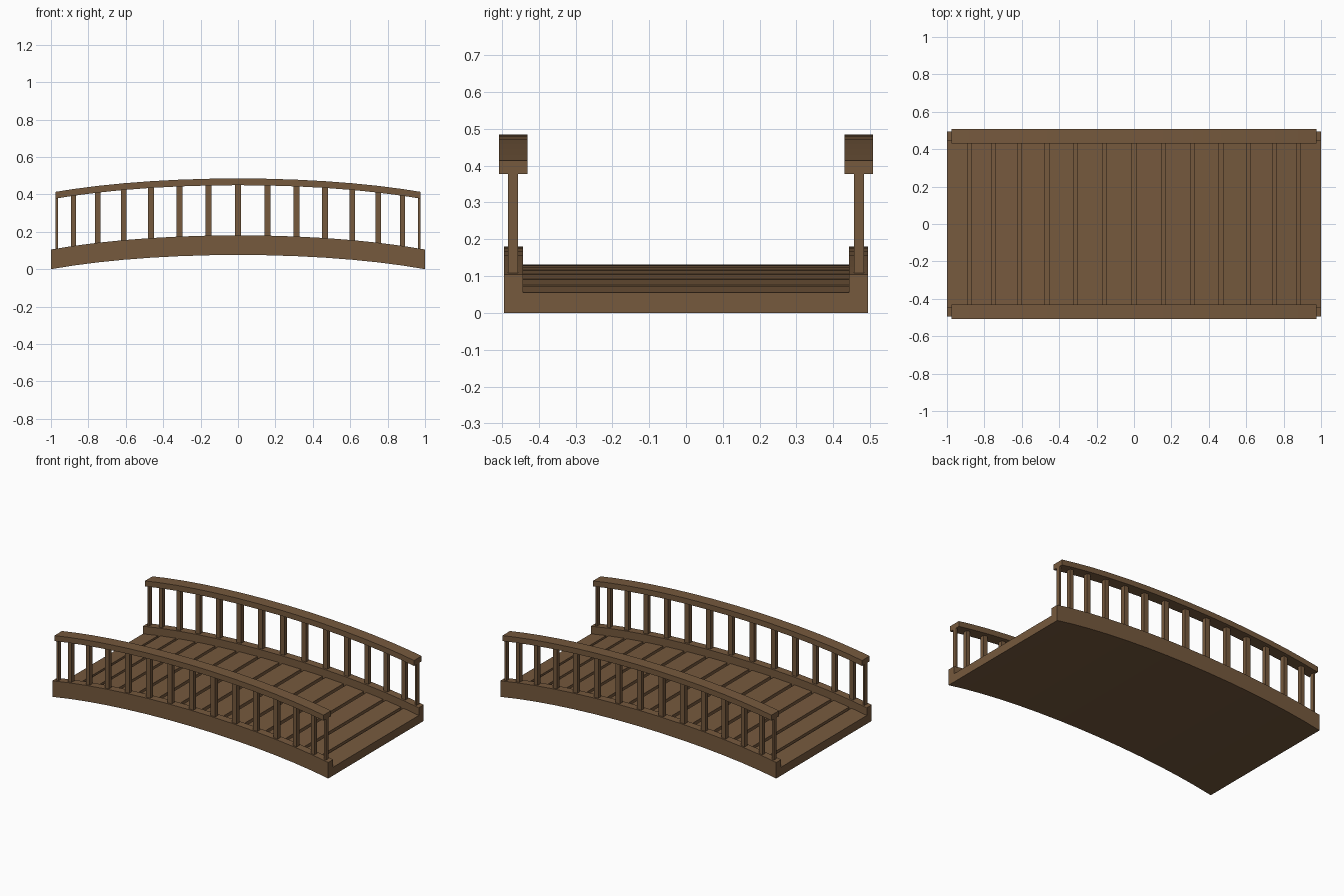
import bpy, bmesh, math

if "Cube" in bpy.data.objects:
    bpy.data.objects.remove(bpy.data.objects["Cube"])

SEG, STEP = 7, 0.109           # segments per half span, angle per segment
HALF = SEG * STEP
RX = 1.0 / math.sin(HALF)
RISE = 0.076

wood = bpy.data.materials.new("brown_wood")
wood.diffuse_color = (0.18, 0.10, 0.047, 1)
wood.use_nodes = True
wood.node_tree.nodes["Principled BSDF"].inputs["Base Color"].default_value = wood.diffuse_color


def arc(x):
    """Height of the flattened arch above its ends."""
    c = math.sqrt(max(0, 1 - (x / RX) ** 2))
    return RISE * (c - math.cos(HALF)) / (1 - math.cos(HALF))


def extrude_profile(name, bars):
    """Each bar is (xz outline, y0, y1); all bars join into one object."""
    bm = bmesh.new()
    for pts, y0, y1 in bars:
        a = [bm.verts.new((x, y0, z)) for x, z in pts]
        b = [bm.verts.new((x, y1, z)) for x, z in pts]
        n = len(pts)
        bm.faces.new(a)
        bm.faces.new(b[::-1])
        for i in range(n):
            j = (i + 1) % n
            bm.faces.new((a[j], a[i], b[i], b[j]))
    bmesh.ops.recalc_face_normals(bm, faces=bm.faces)
    me = bpy.data.meshes.new(name)
    bm.to_mesh(me)
    bm.free()
    me.materials.append(wood)
    ob = bpy.data.objects.new(name, me)
    bpy.context.collection.objects.link(ob)
    return ob


def band(xs, low, high):
    """Arched outline between two offsets above the arch line."""
    return ([(x, arc(x) + low) for x in xs] +
            [(x, arc(x) + high) for x in reversed(xs)])


nodes = [RX * math.sin(i * STEP) for i in range(-SEG, SEG + 1)]
nodes[0], nodes[-1] = -1.0, 1.0
inner = nodes[1:-1]

# Deck: arched slab with a groove between each pair of planks
top = [(-1.0, 0.055)]
for x in inner:
    w = 0.0115 * math.sqrt(1 - (x / RX) ** 2)
    za, zb = arc(x - w), arc(x + w)
    top += [(x - w, za + 0.055), (x - w, za + 0.035),
            (x + w, zb + 0.035), (x + w, zb + 0.055)]
top.append((1.0, 0.055))
bottom = [(x, arc(x)) for x in nodes]
extrude_profile("plank_deck", [(bottom + top[::-1], -0.443, 0.443)])

rail_xs = [-0.975] + inner + [0.975]
for side, s in (("front", -1), ("back", 1)):
    # Side beam
    extrude_profile(side + "_side_beam",
                    [(band(nodes, 0.0, 0.105), s * 0.443, s * 0.494)])
    # Handrail
    extrude_profile(side + "_handrail",
                    [(band(rail_xs, 0.373, 0.409), s * 0.43, s * 0.508)])
    # Balusters, narrowing towards the ends with half posts at both ends
    spans = [(-0.975, -0.963), (0.963, 0.975)]
    for x in inner:
        w = 0.0165 * math.sqrt(1 - (x / RX) ** 2)
        spans.append((x - w, x + w))
    extrude_profile(side + "_balusters",
                    [(band(p, 0.102, 0.376), s * 0.456, s * 0.484) for p in spans])
